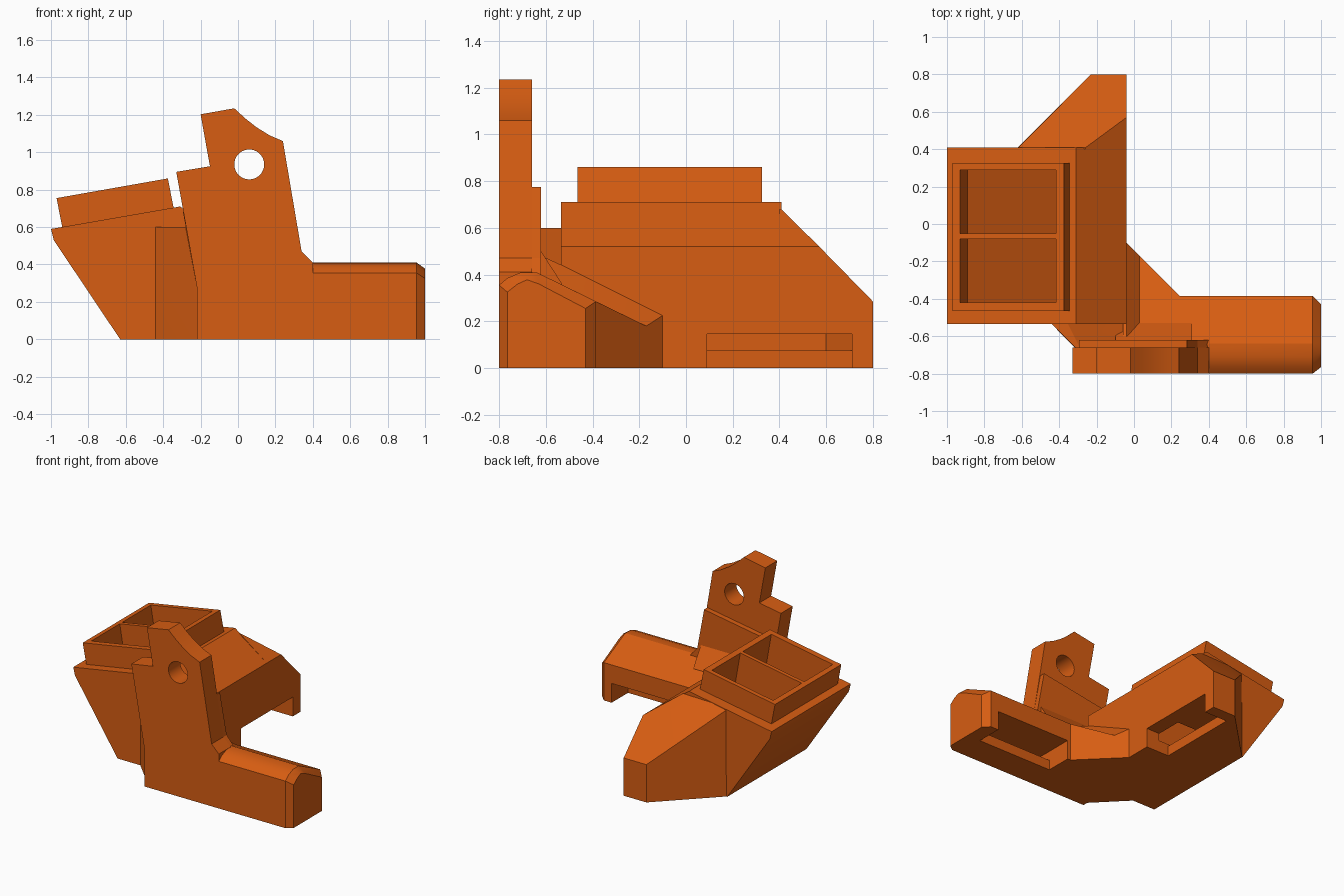
import bpy, bmesh, math
from mathutils import Vector

if "Cube" in bpy.data.objects:
    bpy.data.objects.remove(bpy.data.objects["Cube"])

orange = bpy.data.materials.new("orange_plastic")
orange.diffuse_color = (0.68, 0.11, 0.006, 1)
orange.use_nodes = True
orange.node_tree.nodes["Principled BSDF"].inputs["Base Color"].default_value = orange.diffuse_color


def finish(name, bm):
    bmesh.ops.recalc_face_normals(bm, faces=bm.faces)
    me = bpy.data.meshes.new(name)
    bm.to_mesh(me)
    bm.free()
    me.materials.append(orange)
    ob = bpy.data.objects.new(name, me)
    bpy.context.collection.objects.link(ob)
    return ob


def hull(name, pts):
    """Convex solid around a few corner points."""
    bm = bmesh.new()
    for p in pts:
        bm.verts.new(p)
    r = bmesh.ops.convex_hull(bm, input=bm.verts)
    junk = [v for v in bm.verts if not v.link_faces]
    bmesh.ops.delete(bm, geom=junk, context='VERTS')
    bmesh.ops.dissolve_limit(bm, angle_limit=0.01, verts=bm.verts, edges=bm.edges)
    return finish(name, bm)


def prism(name, profile, y0, y1):
    """Side profile (x, z) extruded along y."""
    bm = bmesh.new()
    f = bm.faces.new([bm.verts.new((x, y0, z)) for x, z in profile])
    g = bmesh.ops.extrude_face_region(bm, geom=[f])["geom"]
    bmesh.ops.translate(bm, vec=(0, y1 - y0, 0),
                        verts=[e for e in g if isinstance(e, bmesh.types.BMVert)])
    return finish(name, bm)


def box(name, x0, x1, y0, y1, z0, z1):
    return prism(name, [(x0, z0), (x1, z0), (x1, z1), (x0, z1)], y0, y1)


def combine(base, other, op):
    m = base.modifiers.new("bool", 'BOOLEAN')
    m.operation, m.solver, m.object = op, 'EXACT', other
    bpy.context.view_layer.objects.active = base
    bpy.ops.object.modifier_apply(modifier=m.name)
    bpy.data.objects.remove(other)


# funnel body
duct = prism("air_duct", [(-.63, 0), (-.985, .53), (-1, .59), (-.31, .71),
                          (-.04, .52), (-.04, 0)], -.535, .408)
parts = []

# tilted rectangular neck
parts.append(prism("neck", [(-.97, .755), (-.375, .86), (-.34, .68), (-.935, .575)],
                   -.465, .325))

# rear wing with slanted top and side
parts.append(hull("rear_wing", [
    (-.63, .40, 0), (-.23, .8, 0), (-.04, .8, 0), (-.04, .40, 0),
    (-.23, .8, .285), (-.04, .8, .285), (-.04, .57, .52), (-.04, .40, .52),
    (-.26, .408, .68), (-.50, .408, .675), (-.62, .408, .65),
    (-.26, .40, .68), (-.50, .40, .675), (-.62, .40, .65)]))

# mounting plate and its thicker lower backing
parts.append(prism("mounting_plate", [
    (-.22, 0), (-.22, .28), (-.33, .895), (-.15, .925), (-.2, 1.203), (-.02, 1.235),
    (.04, 1.18), (.10, 1.133), (.17, 1.09), (.24, 1.06), (.34, .47), (.40, .41),
    (.40, 0)], -.8, -.66))
parts.append(prism("plate_backing", [
    (-.22, 0), (-.22, .28), (-.294, .68), (.283, .775), (.34, .47), (.40, .40),
    (.40, 0)], -.70, -.62))

# side arm, with a bevelled end
section = [(-.8, 0), (-.8, .355), (-.765, .385), (-.71, .408), (-.64, .41),
           (-.385, .285), (-.385, 0)]
end = [(-.765, 0), (-.765, .325), (-.72, .36), (-.68, .378), (-.63, .36),
       (-.43, .255), (-.43, 0)]
parts.append(hull("side_arm", [(x, y, z) for x in (.2, .955) for y, z in section]
                  + [(1, y, z) for y, z in end]))

# corner between arm and body
parts.append(hull("corner_gusset", [
    (.03, -.17, 0), (.245, -.385, 0), (.245, -.64, 0), (.03, -.64, 0),
    (.03, -.17, .18), (.245, -.385, .285), (.245, -.64, .41), (.03, -.64, .41)]))
parts.append(hull("corner_strip", [
    (-.06, -.1, 0), (-.04, -.1, 0), (.03, -.17, 0), (.03, -.64, 0), (-.06, -.64, 0),
    (.03, -.17, .18), (.03, -.64, .41), (-.04, -.1, .225), (-.04, -.52, .435),
    (-.04, -.64, .49), (-.06, -.1, .225), (-.06, -.64, .49)]))

# link between plate and body, and the sloping web behind the plate
parts.append(hull("front_link", [
    (-.445, -.53, 0), (-.22, -.76, 0), (-.04, -.64, 0), (-.04, -.52, 0),
    (-.445, -.53, .6), (-.28, -.695, .6), (-.22, -.755, .28), (-.30, -.64, .6),
    (-.36, -.52, .6), (-.04, -.64, .44), (-.04, -.52, .40)]))
parts.append(hull("plate_web", [
    (x, y, z) for x in (-.1, .31)
    for y, z in ((-.64, .3), (-.64, .52), (-.62, .5), (-.53, .36), (-.53, .3))]))

for p in parts:
    combine(duct, p, 'UNION')

# two funnel openings running down to the wing outlet
cuts = [prism("funnel_cut", [(-.94, .82), (-.89, .52), (-.25, .09), (-.15, .09),
                             (-.15, .3), (-.36, .52), (-.43, .92)], y0, y1)
        for y0, y1 in ((-.42, -.08), (-.05, .29))]

# outlet slots in wing and arm: an open notch and a deeper slit above
cuts += [box("wing_notch", -.23, .01, .09, .71, -.1, .145),
         hull("wing_slit", [(x, y, z) for z in (.075, .145) for x, y in
                            ((-.36, .09), (-.36, .60), (-.25, .71), (-.2, .71),
                             (-.2, .09))]),
         box("arm_notch", .27, .89, -.58, -.33, -.1, .145),
         box("arm_slit", .27, .89, -.71, -.5, .075, .145)]

# bolt hole
cuts.append(prism("bolt_hole", [(.06 + .08 * math.cos(a * math.pi / 20),
                                 .935 + .08 * math.sin(a * math.pi / 20))
                                for a in range(40)], -.9, -.5))
for c in cuts:
    combine(duct, c, 'DIFFERENCE')

# keep a single material slot
duct.data.materials.clear()
duct.data.materials.append(orange)
for f in duct.data.polygons:
    f.material_index = 0

bpy.ops.object.select_all(action='DESELECT')
duct.select_set(True)
bpy.context.view_layer.objects.active = duct
bpy.ops.object.shade_smooth_by_angle(angle=math.radians(25))
